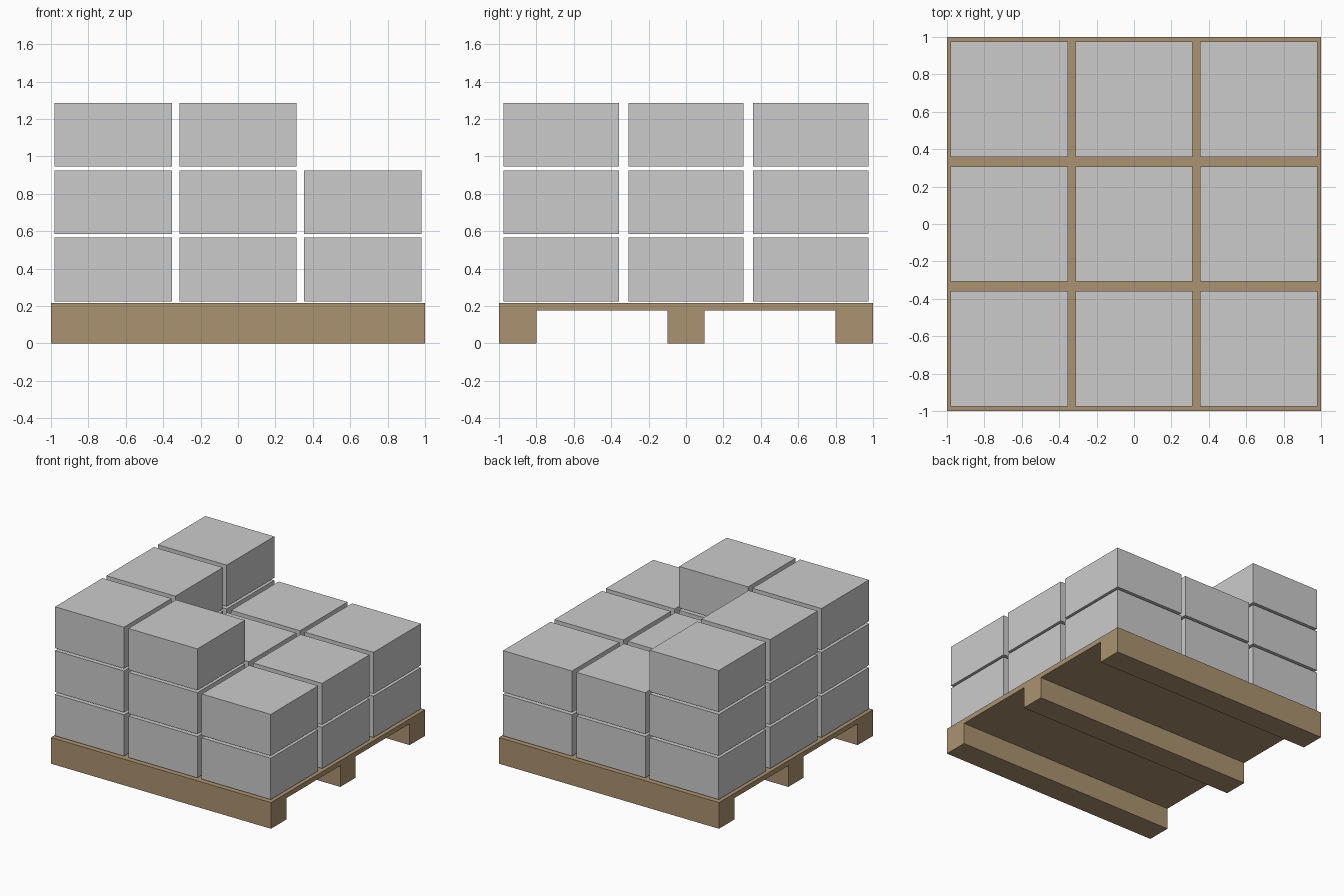
import bpy, bmesh
from mathutils import Matrix, Vector

if "Cube" in bpy.data.objects:
    bpy.data.objects.remove(bpy.data.objects["Cube"])

wood = bpy.data.materials.new("wood")
wood.diffuse_color = (0.41, 0.29, 0.16, 1)
wood.use_nodes = True
wood.node_tree.nodes["Principled BSDF"].inputs["Base Color"].default_value = wood.diffuse_color


def make_object(name, bm):
    bmesh.ops.recalc_face_normals(bm, faces=bm.faces)
    mesh = bpy.data.meshes.new(name)
    bm.to_mesh(mesh)
    bm.free()
    obj = bpy.data.objects.new(name, mesh)
    bpy.context.collection.objects.link(obj)
    return obj


# Pallet: deck and three runners as one side profile (y, z), extruded along x
DECK, TOP = 0.175, 0.215
half = [(0.1, 0), (0.1, DECK), (0.8, DECK), (0.8, 0), (1, 0), (1, TOP)]
profile = half + [(-y, z) for y, z in reversed(half)]
bm = bmesh.new()
face = bm.faces.new([bm.verts.new((-1, y, z)) for y, z in profile])
ext = bmesh.ops.extrude_face_region(bm, geom=[face])
moved = [g for g in ext["geom"] if isinstance(g, bmesh.types.BMVert)]
bmesh.ops.translate(bm, verts=moved, vec=(2, 0, 0))
make_object("pallet", bm).data.materials.append(wood)

# Boxes: 3 x 3 stacks, one mesh shared by all
SIZE = Vector((0.627, 0.617, 0.34))
PITCH, LAYER = 0.667, 0.36
bm = bmesh.new()
bmesh.ops.create_cube(bm, size=1, matrix=Matrix.Diagonal((*SIZE, 1)))
first = make_object("box", bm)
box_mesh = first.data
bpy.data.objects.remove(first)

for i in (-1, 0, 1):
    for j in (-1, 0, 1):
        # left row and front middle stack are three high
        height = 3 if i == -1 or (i, j) == (0, -1) else 2
        for k in range(height):
            box = bpy.data.objects.new(f"box_{i + 2}_{j + 2}_layer_{k + 1}", box_mesh)
            box.location = (i * PITCH, j * PITCH, 0.395 + k * LAYER)
            bpy.context.collection.objects.link(box)
